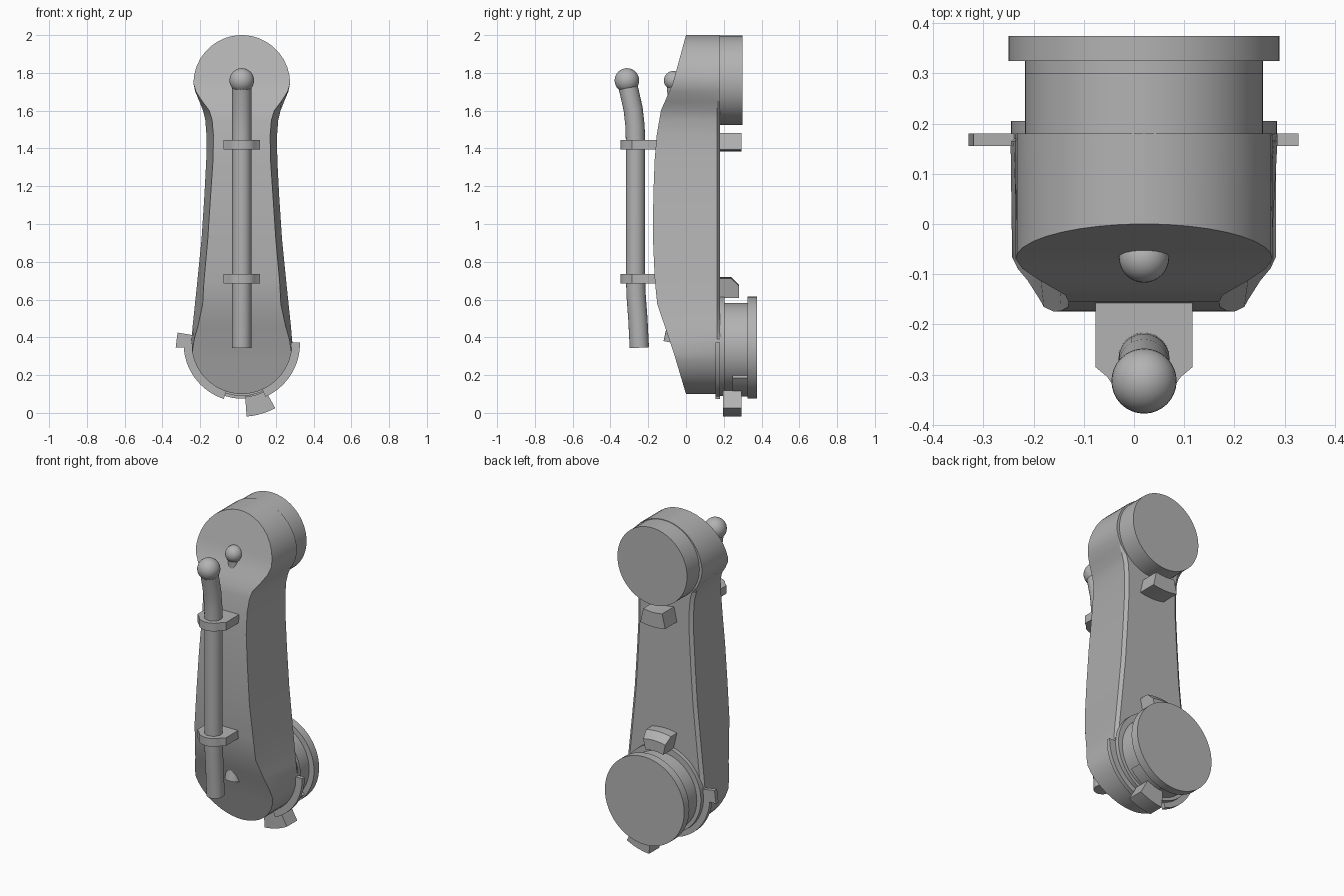
import bpy, bmesh
from math import sin, cos, radians, pi

if "Cube" in bpy.data.objects:
    bpy.data.objects.remove(bpy.data.objects["Cube"], do_unlink=True)

CX = 0.02            # centre line of the arm
TOP_Z, LOW_Z = 1.76, 0.345   # joint axes

GREY = (0.45, 0.45, 0.45, 1)
grey = bpy.data.materials.new("plain grey")
grey.use_nodes = True
grey.diffuse_color = GREY
grey.node_tree.nodes["Principled BSDF"].inputs["Base Color"].default_value = GREY


def finish(name, bm, angle=30):
    """Turn a bmesh into a shaded, coloured object."""
    bmesh.ops.recalc_face_normals(bm, faces=bm.faces)
    mesh = bpy.data.meshes.new(name)
    bm.to_mesh(mesh)
    bm.free()
    ob = bpy.data.objects.new(name, mesh)
    bpy.context.collection.objects.link(ob)
    mesh.materials.append(grey)
    bpy.ops.object.select_all(action='DESELECT')
    ob.select_set(True)
    bpy.context.view_layer.objects.active = ob
    bpy.ops.object.shade_smooth_by_angle(angle=radians(angle))
    return ob


def loft(name, rings, angle=30):
    """Skin equal-length closed rings and cap both ends."""
    bm = bmesh.new()
    rows = [[bm.verts.new(p) for p in ring] for ring in rings]
    n = len(rows[0])
    for a, b in zip(rows, rows[1:]):
        for i in range(n):
            j = (i + 1) % n
            bm.faces.new((a[i], a[j], b[j], b[i]))
    bm.faces.new(rows[0])
    bm.faces.new(rows[-1])
    return finish(name, bm, angle)


def along_y(name, *sections):
    """Sections are (y, outline in x and z)."""
    return loft(name, [[(x, y, z) for x, z in pts] for y, pts in sections])


def arc(r, z, a0, a1, n):
    return [(CX + r * cos(radians(a0 + (a1 - a0) * i / n)),
             z + r * sin(radians(a0 + (a1 - a0) * i / n))) for i in range(n + 1)]


def disc(name, r, z, y0, y1):
    pts = arc(r, z, 0, 360, 64)[:-1]
    return along_y(name, (y0, pts), (y1, pts))


def sector(r0, r1, z, a0, a1, n=6):
    return arc(r0, z, a0, a1, n) + arc(r1, z, a1, a0, n)


def ball(name, r, y, z):
    bm = bmesh.new()
    bmesh.ops.create_uvsphere(bm, u_segments=32, v_segments=16, radius=r)
    bmesh.ops.translate(bm, verts=bm.verts, vec=(CX, y, z))
    return finish(name, bm)


def tube(name, r, path, n=24):
    """Round bar following (y, z) points, with mitred bends."""
    rings = []
    for i, (y, z) in enumerate(path):
        y0, z0 = path[max(i - 1, 0)]
        y1, z1 = path[min(i + 1, len(path) - 1)]
        d = ((y1 - y0) ** 2 + (z1 - z0) ** 2) ** 0.5
        ny, nz = (z1 - z0) / d, -(y1 - y0) / d
        rings.append([(CX + r * cos(2 * pi * k / n), y + ny * r * sin(2 * pi * k / n),
                       z + nz * r * sin(2 * pi * k / n)) for k in range(n)])
    return loft(name, rings)


# Arm housing: rows up the arm with back half-width and front half-width
front = [(0.10, 0.0), (0.335, -0.07), (0.575, -0.152), (0.70, -0.165), (0.97, -0.177),
         (1.29, -0.17), (1.47, -0.155), (1.60, -0.133), (1.744, -0.07), (2.0, 0.0)]


def front_y(z):
    for (z0, y0), (z1, y1) in zip(front, front[1:]):
        if z <= z1:
            return y0 + (y1 - y0) * (z - z0) / (z1 - z0)
    return front[-1][1]


rows = []
for a in (89, 84, 78, 70, 60, 50, 40, 30, 20, 10):
    w = 0.267 * cos(radians(a))
    rows.append((0.367 - 0.267 * sin(radians(a)), w, w))
rows += [(0.39, 0.266, 0.252), (0.46, 0.26, 0.232), (0.575, 0.248, 0.207), (0.70, 0.235, 0.2),
         (0.92, 0.213, 0.18), (1.15, 0.198, 0.165), (1.34, 0.188, 0.152), (1.47, 0.187, 0.15),
         (1.55, 0.193, 0.157), (1.60, 0.205, 0.172), (1.65, 0.225, 0.21), (1.70, 0.246, 0.242)]
for a in (0, 10, 20, 30, 40, 50, 60, 70, 78, 84, 89):
    w = 0.256 * cos(radians(a))
    rows.append((1.744 + 0.256 * sin(radians(a)), w, w))

rings = []
for z, w, wf in rows:
    rim = 0.02 if 0.4 < z < 1.62 else 0
    half = [(w - rim, 0.18), (w, 0.165), (wf, front_y(z))]
    rings.append([(CX + x, y, z) for x, y in half] + [(CX - x, y, z) for x, y in half[::-1]])
loft("arm_housing", rings, 25)

# Joint discs on the back
disc("upper_joint", 0.237, TOP_Z, 0.17, 0.30)
disc("lower_joint_base", 0.265, LOW_Z + 0.01, 0.17, 0.205)
disc("lower_joint_neck", 0.237, LOW_Z, 0.20, 0.33)
disc("lower_joint_flange", 0.27, LOW_Z, 0.325, 0.375)

# Collar guards around the foot of the arm
for name, a0, a1 in (("right_guard", 172, 252), ("left_guard", 1, -66)):
    pts = sector(0.25, 0.308, 0.367, a0, a1, 20)
    along_y(name, (0.155, pts), (0.18, pts))
tab = [(-0.33, 0.345), (-0.23, 0.345), (-0.23, 0.41), (-0.32, 0.425)]
along_y("guard_tab", (0.155, tab), (0.18, tab))

# Stop lugs beside the joints
pts = sector(0.285, 0.375, TOP_Z, 257, 283)
along_y("upper_lug", (0.17, pts), (0.295, pts))
pts = sector(0.27, 0.375, LOW_Z, 77, 103)
along_y("middle_lug", (0.17, pts), (0.24, pts), (0.28, sector(0.27, 0.335, LOW_Z, 77, 103)))
pts = sector(0.26, 0.365, LOW_Z, -86, -61)
along_y("lower_lug", (0.195, pts), (0.295, pts))
pts = sector(0.22, 0.262, LOW_Z, -80, -38)
along_y("neck_step", (0.245, pts), (0.33, pts))

# Outer pipe with rounded top
tube("outer_pipe", 0.051, [(-0.247, 0.345), (-0.255, 0.5), (-0.264, 0.62), (-0.267, 0.72),
                           (-0.267, 1.42), (-0.27, 1.52), (-0.28, 1.61), (-0.313, 1.755)])
ball("pipe_cap", 0.065, -0.313, TOP_Z)

# Inner pipe, showing only at its ends
tube("inner_pipe_end", 0.05, [(-0.07, 0.37), (-0.02, 0.6)])
tube("inner_pipe_stem", 0.035, [(-0.06, 1.62), (-0.068, 1.765)])
ball("inner_pipe_cap", 0.05, -0.067, TOP_Z)

# Pipe clamps
nose = [(0.085 * cos(radians(a)), -0.262 + 0.085 * sin(radians(a))) for a in range(-30, -151, -10)]
outline = [(0.097, -0.14), (0.097, -0.285)] + nose + [(-0.097, -0.285), (-0.097, -0.14)]
for name, z in (("upper_clamp", 1.395), ("lower_clamp", 0.685)):
    loft(name, [[(CX + x, y, h) for x, y in outline] for h in (z, z + 0.05)])
